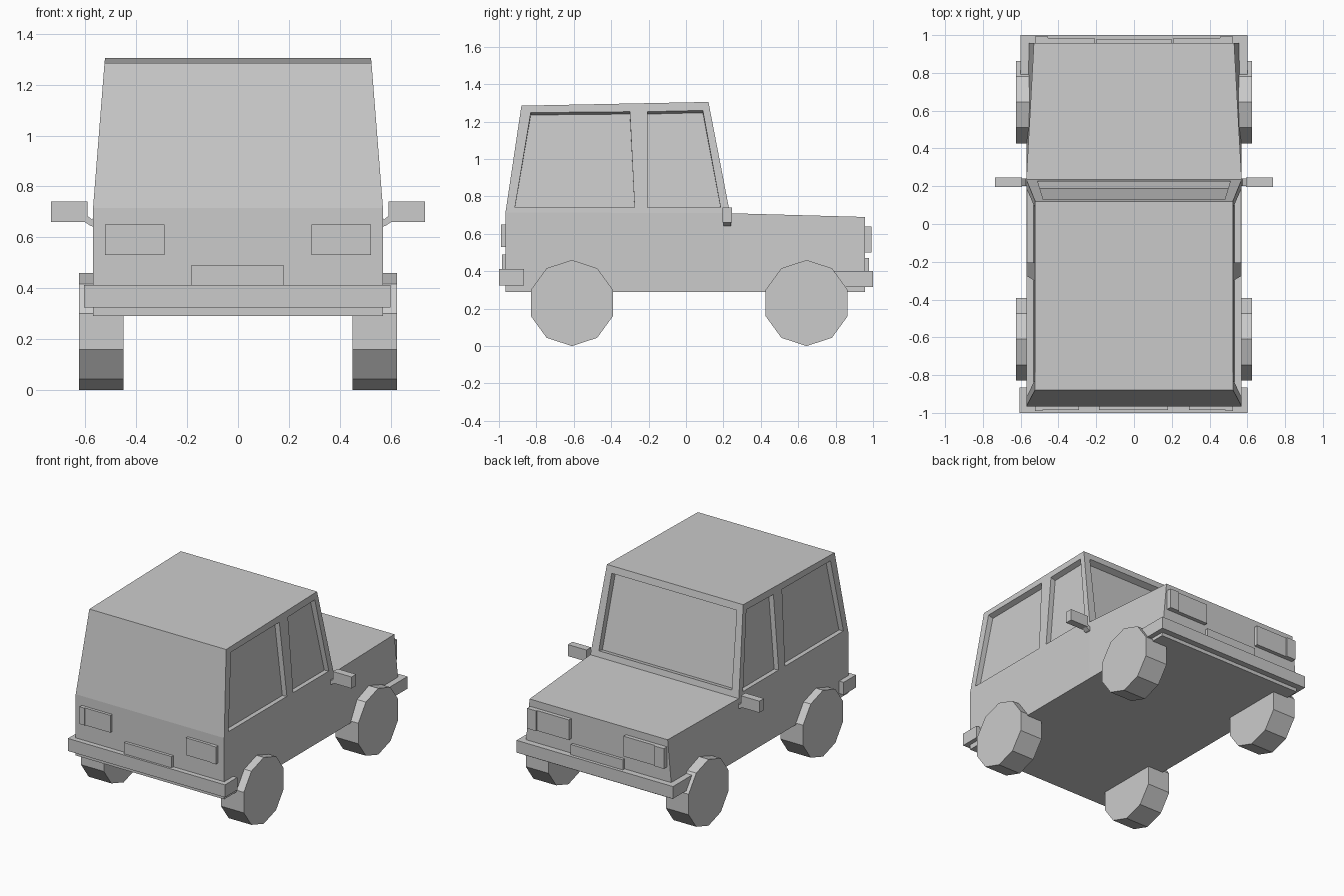
import bpy, bmesh, math
from mathutils import Vector

if "Cube" in bpy.data.objects:
    bpy.data.objects.remove(bpy.data.objects["Cube"])


def make(name, verts, faces):
    bm = bmesh.new()
    vs = [bm.verts.new(v) for v in verts]
    for f in faces:
        bm.faces.new([vs[i] for i in f])
    bmesh.ops.recalc_face_normals(bm, faces=bm.faces)
    me = bpy.data.meshes.new(name)
    bm.to_mesh(me)
    bm.free()
    ob = bpy.data.objects.new(name, me)
    bpy.context.collection.objects.link(ob)
    return ob


def prism(name, a, b):
    """Closed solid between two matching outlines."""
    n = len(a)
    sides = [(i, (i + 1) % n, n + (i + 1) % n, n + i) for i in range(n)]
    return make(name, list(a) + list(b), [tuple(range(n)), tuple(range(n, 2 * n))] + sides)


def box(name, x, y, z):
    ring = [(x[0], y[0]), (x[1], y[0]), (x[1], y[1]), (x[0], y[1])]
    return prism(name, [(*p, z[0]) for p in ring], [(*p, z[1]) for p in ring])


# Body shell: half-section points as (half width, y, z)
half = [(.57, -.965, .29), (.57, -.965, .715), (.525, -.88, 1.285), (.523, .12, 1.305),
        (.57, .235, .71), (.53, .958, .69), (.567, .958, .29), (.57, .235, .29)]
n = len(half)
verts = half + [(-x, y, z) for x, y, z in half]
faces = [(i, (i + 1) % n, n + (i + 1) % n, n + i) for i in range(n)]
for f in [(0, 1, 4, 7), (1, 2, 3, 4), (7, 4, 5, 6)]:
    faces += [f, tuple(i + n for i in f)]
body = make("body", verts, faces)


# Recessed windows, cut with shallow prisms that follow the slanted panels
def recess(name, quad, outward, depth):
    q = [Vector(p) for p in quad]
    nrm = (q[1] - q[0]).cross(q[2] - q[0]).normalized()
    if nrm.dot(Vector(outward)) < 0:
        nrm = -nrm
    mid = sum(p.z for p in q) / 4
    inner = [p - nrm * depth - Vector((0, 0, .012 if p.z > mid else 0)) for p in q]
    cutter = prism(name, [p + nrm * .008 for p in q], inner)
    cutter.hide_render = True
    cutter.hide_set(True)
    m = body.modifiers.new(name, 'BOOLEAN')
    m.operation = 'DIFFERENCE'
    m.solver = 'EXACT'
    m.object = cutter


def side_x(z):
    return .57 - (z - .713) * .08


rear_win = [(-.915, .74), (-.83, 1.25), (-.30, 1.255), (-.275, .74)]
front_win = [(-.205, .74), (-.205, 1.255), (.09, 1.262), (.185, .74)]
for s, side in ((1, "right"), (-1, "left")):
    for nm, win in (("rear", rear_win), ("front", front_win)):
        recess(f"{side}_{nm}_window_cutter", [(s * side_x(z), y, z) for y, z in win], (s, 0, 0), .035)


def shield_y(z):
    return .235 - (z - .71) * .115 / .595


recess("windshield_cutter", [(x, shield_y(z), z) for x, z in
       ((-.51, .75), (-.48, 1.26), (.48, 1.26), (.51, .75))], (0, 1, 0), .04)

# Ten-sided wheels
for s, side in ((1, "right"), (-1, "left")):
    for nm, y in (("rear", -.61), ("front", .645)):
        ring = [(y + .23 * math.sin(k * math.tau / 10), .23 + .23 * math.cos(k * math.tau / 10))
                for k in range(10)]
        prism(f"{side}_{nm}_wheel", [(s * .45, *p) for p in ring], [(s * .625, *p) for p in ring])

# Bumpers and plates
box("rear_bumper", (-.605, .6), (-1, -.865), (.325, .412))
box("front_bumper", (-.6, .6), (.785, 1), (.315, .40))
box("rear_plate", (-.185, .18), (-.985, -.95), (.41, .49))
box("front_plate", (-.2, .2), (.94, .978), (.40, .47))

for s, side in ((1, "right"), (-1, "left")):
    # Lamps with a narrow outer indicator
    box(f"{side}_tail_lamp", (s * .29, s * .485), (-.985, -.95), (.53, .65))
    box(f"{side}_rear_indicator", (s * .485, s * .523), (-.99, -.95), (.53, .65))
    box(f"{side}_head_lamp", (s * .21, s * .455), (.94, .985), (.50, .64))
    box(f"{side}_front_indicator", (s * .455, s * .525), (.94, .993), (.50, .64))
    # Door mirrors on short bent arms
    box(f"{side}_mirror", (s * .592, s * .735), (.195, .245), (.66, .74))
    arm = [(.56, .64), (.58, .645), (.61, .665), (.597, .69), (.575, .67), (.56, .685)]
    prism(f"{side}_mirror_arm", [(s * x, .2, z) for x, z in arm], [(s * x, .24, z) for x, z in arm])
